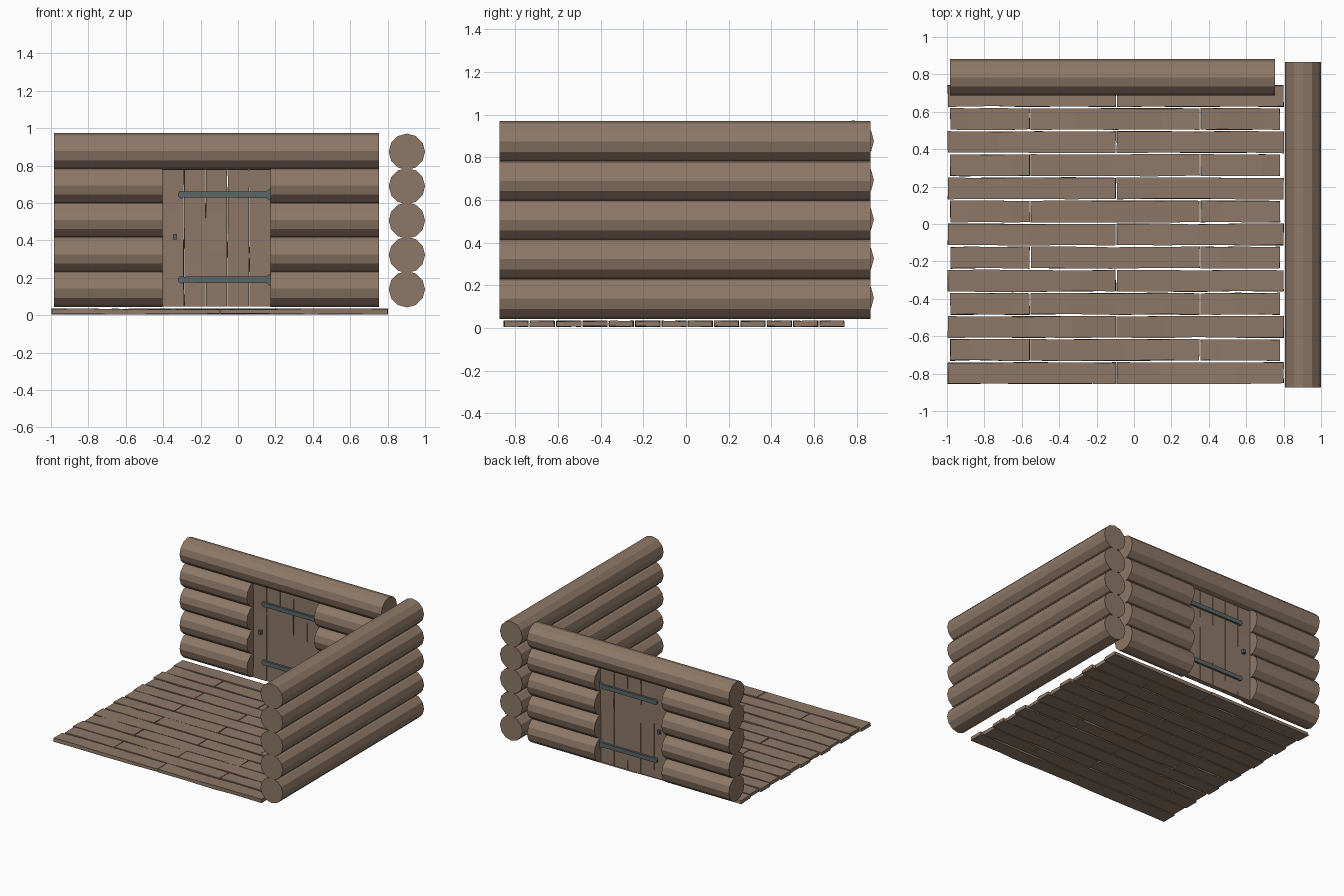
import bpy, bmesh, math, random
from mathutils import Matrix, Vector

if "Cube" in bpy.data.objects:
    bpy.data.objects.remove(bpy.data.objects["Cube"])

random.seed(4)


def material(name, rgb):
    m = bpy.data.materials.new(name)
    m.diffuse_color = (*rgb, 1)
    m.use_nodes = True
    m.node_tree.nodes["Principled BSDF"].inputs["Base Color"].default_value = m.diffuse_color
    return m


WOOD = material("brown wood", (0.27, 0.19, 0.137))
IRON = material("grey iron", (0.105, 0.135, 0.14))


def finish(bm, name, mat):
    bmesh.ops.recalc_face_normals(bm, faces=bm.faces)
    me = bpy.data.meshes.new(name)
    bm.to_mesh(me)
    bm.free()
    me.materials.append(mat)
    ob = bpy.data.objects.new(name, me)
    bpy.context.collection.objects.link(ob)
    return ob


def log(name, axis, start, end, side, z, r=0.097):
    """Twelve-sided log lying along x or y."""
    bm = bmesh.new()
    bmesh.ops.create_cone(bm, cap_ends=True, segments=12, radius1=r, radius2=r, depth=end - start)
    mid = (start + end) / 2
    if axis == "x":
        rot, pos = Matrix.Rotation(math.pi / 2, 4, "Y"), (mid, side, z)
    else:
        rot, pos = Matrix.Rotation(math.pi / 2, 4, "X"), (side, mid, z)
    bmesh.ops.transform(bm, matrix=Matrix.Translation(pos) @ rot, verts=bm.verts)
    return finish(bm, name, WOOD)


def plank(name, lo, hi, axis, cuts, jitter):
    """Rough-hewn board: a box cut along its length, corners nudged."""
    bm = bmesh.new()
    bmesh.ops.create_cube(bm, size=1)
    lo, hi = Vector(lo), Vector(hi)
    for v in bm.verts:
        v.co = [(lo[i] + hi[i]) / 2 + v.co[i] * (hi[i] - lo[i]) for i in range(3)]
    normal = Vector([1 if i == axis else 0 for i in range(3)])
    for k in range(1, cuts + 1):
        t = (k + random.uniform(-0.2, 0.2)) / (cuts + 1)
        bmesh.ops.bisect_plane(bm, geom=bm.verts[:] + bm.edges[:] + bm.faces[:],
                               plane_co=lo.lerp(hi, t), plane_no=normal)
    for v in bm.verts:
        v.co += Vector([random.uniform(-j, j) for j in jitter])
    return finish(bm, name, WOOD)


def prism_y(name, pts, y0, y1, mat):
    """Outline in x,z extruded along y."""
    bm = bmesh.new()
    face = bm.faces.new([bm.verts.new((x, y0, z)) for x, z in pts])
    ext = bmesh.ops.extrude_face_region(bm, geom=[face])
    bmesh.ops.translate(bm, vec=(0, y1 - y0, 0),
                        verts=[e for e in ext["geom"] if isinstance(e, bmesh.types.BMVert)])
    return finish(bm, name, mat)


# Log walls: back wall has a doorway under its top log
WALL_Y, DOOR_L, DOOR_R = 0.784, -0.405, 0.175
for i in range(5):
    z = 0.142 + 0.1838 * i
    log(f"side_wall_log_{i}", "y", -0.875, 0.865, 0.903, z - 0.003)
    if i == 4:
        log("back_wall_top_log", "x", -0.985, 0.755, WALL_Y, z)
    else:
        log(f"back_wall_left_log_{i}", "x", -0.985, DOOR_L, WALL_Y, z)
        log(f"back_wall_right_log_{i}", "x", DOOR_R, 0.755, WALL_Y, z)

# Floor boards, joints staggered on alternate rows
for row in range(13):
    y = -0.857 + 0.1235 * row
    ends = [-0.998, -0.095, 0.803] if row % 2 == 0 else [-0.985, -0.555, 0.353, 0.783]
    for k in range(len(ends) - 1):
        plank(f"floor_board_{row}_{k}", (ends[k] + 0.003, y + 0.003, 0.007),
              (ends[k + 1] - 0.003, y + 0.1165, 0.033), 0, 3, (0.002, 0.003, 0.003))

# Door planks
w = (DOOR_R - DOOR_L) / 5
for k in range(5):
    x = DOOR_L + w * k
    plank(f"door_plank_{k}", (x + 0.0015, WALL_Y - 0.018, 0.047), (x + w - 0.0015, WALL_Y + 0.018, 0.779),
          2, 2, (0.0015, 0.001, 0.001))

# Iron straps and knobs on both faces of the door
for side, s in (("front", -1), ("rear", 1)):
    y0, y1 = WALL_Y + s * 0.015, WALL_Y + s * 0.034
    for label, z in (("lower", 0.19), ("upper", 0.645)):
        tip = [(-0.302 + 0.02 * math.cos(a), z + 0.02 * math.sin(a))
               for a in (math.radians(50 + 26 * n) for n in range(11))]
        hinge = [(-0.28, z - 0.016), (0.15, z - 0.017), (0.175, z - 0.034),
                 (0.175, z + 0.034), (0.15, z + 0.017), (-0.28, z + 0.016)]
        prism_y(f"{side}_{label}_strap", tip + hinge, y0, y1, IRON)
    knob = [(-0.347, 0.406), (-0.325, 0.406), (-0.325, 0.434), (-0.347, 0.434)]
    prism_y(f"{side}_door_knob", knob, y0, WALL_Y + s * 0.04, IRON)
